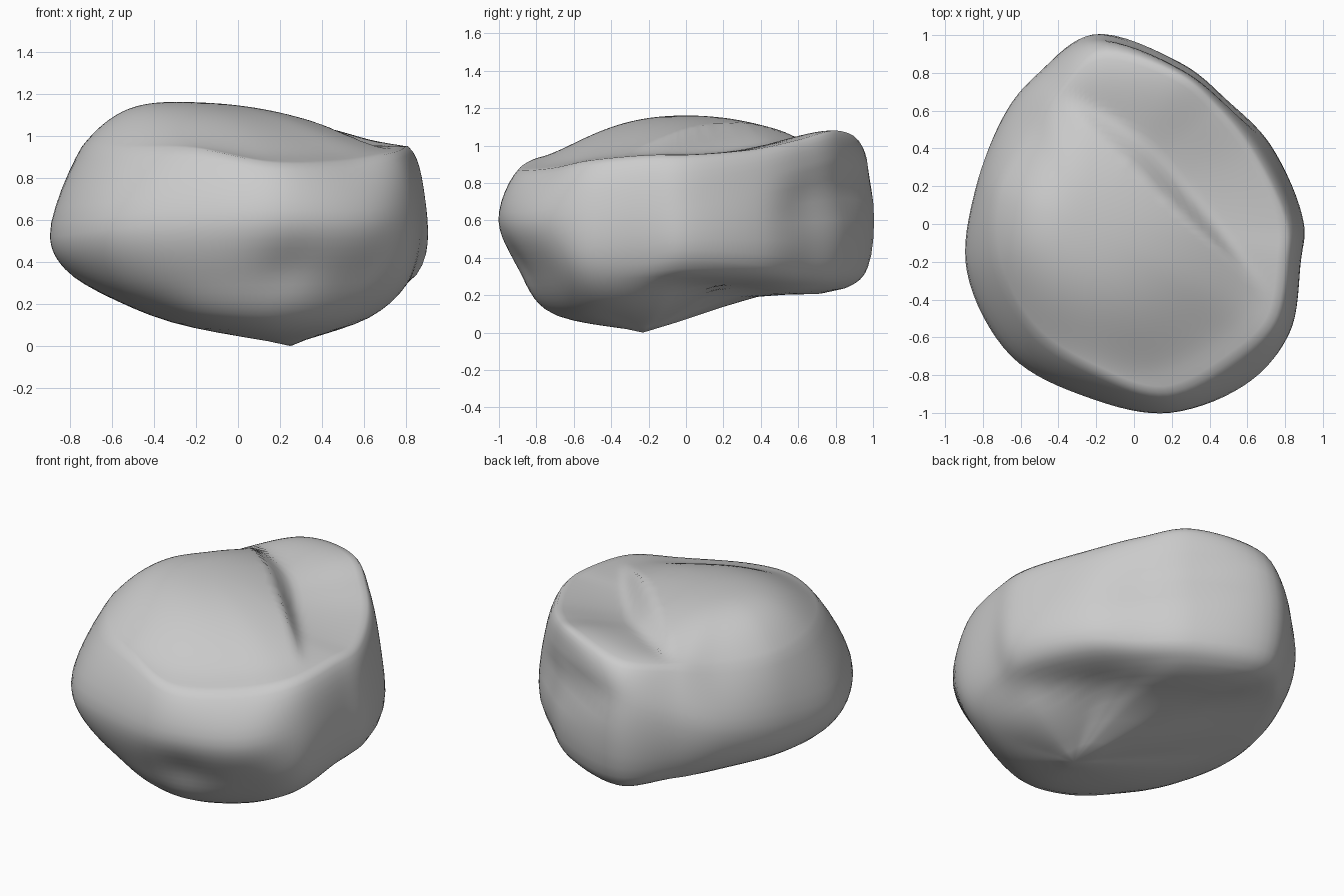
import bpy, bmesh, math
from mathutils import Vector

if "Cube" in bpy.data.objects:
    bpy.data.objects.remove(bpy.data.objects["Cube"])

# Wall columns: angle, then (radius, height) at foot, lower wall, upper wall, top rim
COLS = [
    (0, .60, .15, .875, .39, .88, .72, .80, .95),
    (30, .58, .21, .81, .36, .80, .80, .73, .98),
    (53, .64, .22, .79, .33, .80, .86, .75, 1.03),
    (73, .74, .22, .86, .33, .86, .90, .82, 1.08),
    (102, .87, .23, .99, .35, 1.01, .84, .92, 1.03),
    (122, .72, .24, .89, .37, .94, .72, .79, .99),
    (138, .62, .24, .85, .40, .90, .64, .73, .95),
    (168, .50, .21, .80, .37, .86, .56, .74, .94),
    (196, .46, .16, .84, .36, .92, .52, .75, .95),
    (227, .55, .14, .84, .31, .955, .55, .77, .94),
    (255, .70, .14, .86, .32, .95, .59, .80, .94),
    (281, .76, .12, .91, .33, 1.02, .60, .91, .87),
    (307, .76, .12, .93, .34, 1.035, .60, .89, .88),
    (325, .80, .16, .97, .36, 1.0, .65, .90, .92),
    (347, .68, .14, .87, .37, .90, .70, .82, .95),
]
TOP = Vector((-.25, 0, 1.16))
BOTTOM = Vector((.25, -.23, 0))
AROUND, STEPS, CROWN = 8, 6, 26


def spline(p0, p1, p2, p3, u):
    """Centripetal curve between p1 and p2."""
    t1 = (p1 - p0).length ** .5
    t2 = t1 + (p2 - p1).length ** .5
    t3 = t2 + (p3 - p2).length ** .5
    t = t1 + (t2 - t1) * u
    a, b = p0.lerp(p1, t / t1), p1.lerp(p2, u)
    c = p2.lerp(p3, (t - t2) / (t3 - t2))
    return a.lerp(b, t / t2).lerp(b.lerp(c, (t - t1) / (t3 - t1)), (t - t1) / (t2 - t1))


def crown(x, y):
    """Dome on the front left, broken off along a diagonal above a shelf."""
    d = (x - .1) * .69 + (y - .2) * .72
    s = (x - .1) * .72 - (y - .2) * .69
    slope = .6 + .9 / (1 + math.exp(-s * 8))
    dome = 1.16 - .17 * (x + .3) ** 2 - .28 * y * y - slope * max(0, d)
    shelf = .955 + .21 * max(0, y) ** 2 - .1 * max(0, -x)
    return (dome + shelf + math.sqrt((dome - shelf) ** 2 + .0006)) / 2


def dent(p):
    """Hollow low on the front, sloping groove round the back wall."""
    out = Vector((p.x, p.y, 0)).normalized()
    k = .03 * math.exp(-((p - Vector((.25, -.92, .37))).length / .15) ** 2)
    ang = math.degrees(math.atan2(p.y, p.x))
    line = .66 + .32 * (p.y - .5)
    k += .035 * math.exp(-((p.z - line) / .10) ** 2 - ((ang - 70) / 30) ** 4)
    return p - out * k


def undercut(p):
    """Raised hollow under the back, behind the keel."""
    q = (p.x - .25) * .45 + (p.y + .23) * .88
    lift = .085 * math.exp(-((q - .45) / .27) ** 2)
    return Vector((p.x, p.y, p.z + lift * max(0, min(1, (.32 - p.z) / .16))))


# Rings around the rock
rings = []
n = len(COLS)
for k in range(4):
    pts = [Vector((c[1 + 2 * k] * math.cos(math.radians(c[0])),
                   c[1 + 2 * k] * math.sin(math.radians(c[0])), c[2 + 2 * k])) for c in COLS]
    rings.append([spline(pts[i - 1], pts[i], pts[(i + 1) % n], pts[(i + 2) % n], j / AROUND)
                  for i in range(n) for j in range(AROUND)])

# Wall curves from the bottom point to the rim, then the crown surface
m = n * AROUND
bm = bmesh.new()
low = bm.verts.new(BOTTOM)
high = bm.verts.new((TOP.x, TOP.y, crown(TOP.x, TOP.y)))
columns = []
for i in range(m):
    rim = rings[3][i]
    top = []
    for j in range(CROWN):
        t = j / CROWN
        p = rim.lerp(TOP, t)
        w = 1 - (1 - t) ** 3.5
        p.z = rim.z * (1 - w) + crown(p.x, p.y) * w
        top.append(p)
    path = [BOTTOM] + [r[i] for r in rings] + [top[5]]
    path = [2 * path[0] - path[1]] + path
    col = [spline(*path[k - 1:k + 3], j / STEPS) for k in range(1, 5) for j in range(STEPS)]
    col = [undercut(p) for p in col[1:]] + top
    columns.append([bm.verts.new(dent(p)) for p in col])
for i in range(m):
    a, b = columns[i], columns[(i + 1) % m]
    bm.faces.new((low, b[0], a[0]))
    bm.faces.new((high, a[-1], b[-1]))
    for j in range(len(a) - 1):
        bm.faces.new((a[j], b[j], b[j + 1], a[j + 1]))
bmesh.ops.recalc_face_normals(bm, faces=bm.faces)

mesh = bpy.data.meshes.new("boulder")
bm.to_mesh(mesh)
bm.free()
rock = bpy.data.objects.new("boulder", mesh)
bpy.context.collection.objects.link(rock)
for f in mesh.polygons:
    f.use_smooth = True
